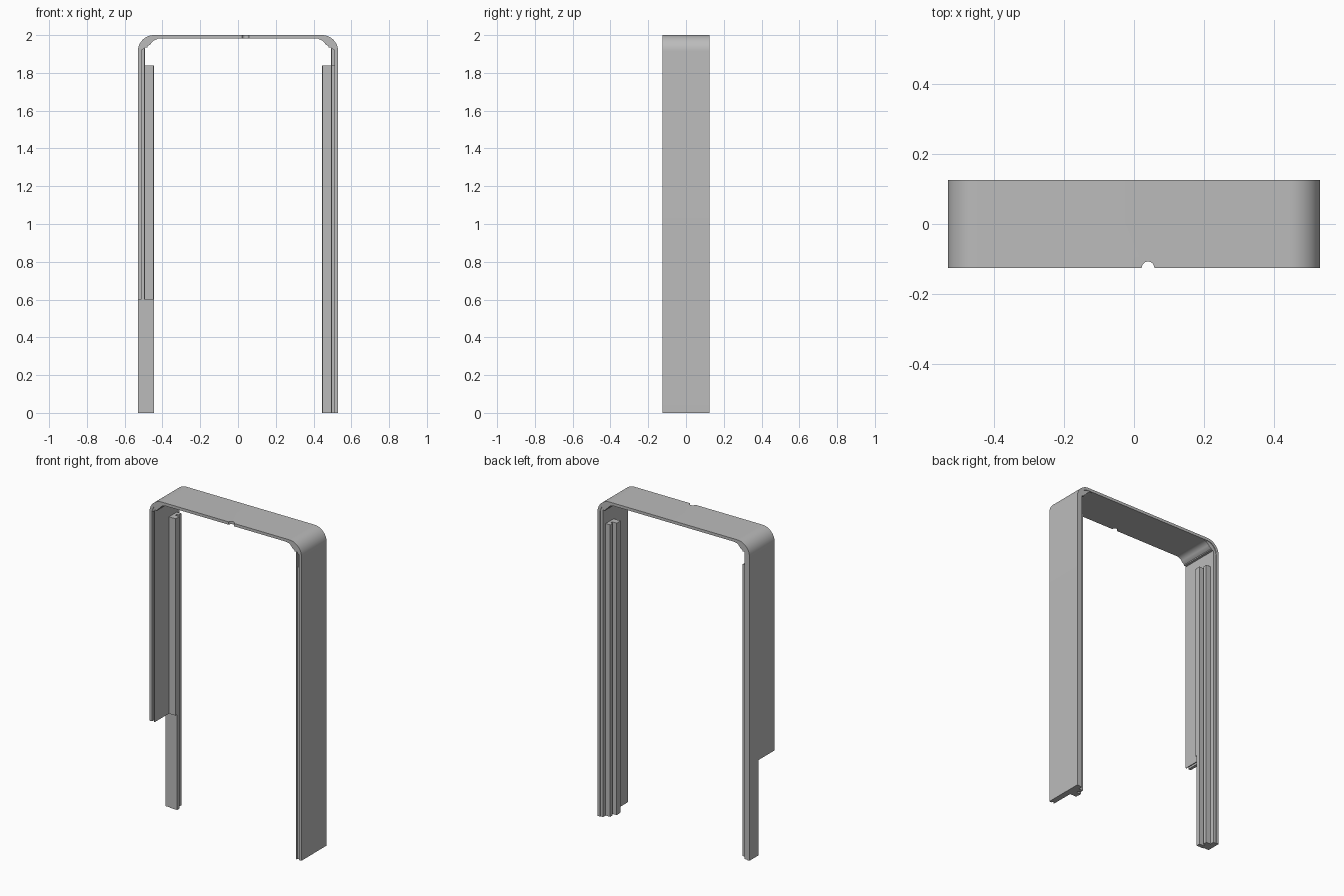
import bpy, bmesh, math

cube = bpy.data.objects.get("Cube")
if cube:
    bpy.data.objects.remove(cube, do_unlink=True)

grey = bpy.data.materials.new("plain grey")
grey.use_nodes = True
colour = (0.5, 0.5, 0.5, 1)
grey.diffuse_color = colour
grey.node_tree.nodes["Principled BSDF"].inputs["Base Color"].default_value = colour

W, D, H = 0.53, 0.125, 2.0     # half width, half depth, height
RAIL_TOP, CUT = 1.84, 0.6


def prism(name, points, vector, smooth=False):
    """Extrude a flat outline along a vector."""
    bm = bmesh.new()
    face = bm.faces.new([bm.verts.new(p) for p in points])
    out = bmesh.ops.extrude_face_region(bm, geom=[face])
    moved = [v for v in out["geom"] if isinstance(v, bmesh.types.BMVert)]
    bmesh.ops.translate(bm, verts=moved, vec=vector)
    bmesh.ops.recalc_face_normals(bm, faces=bm.faces)
    mesh = bpy.data.meshes.new(name)
    bm.to_mesh(mesh)
    bm.free()
    mesh.materials.append(grey)
    obj = bpy.data.objects.new(name, mesh)
    bpy.context.collection.objects.link(obj)
    if smooth:
        bpy.ops.object.select_all(action="DESELECT")
        obj.select_set(True)
        bpy.context.view_layer.objects.active = obj
        bpy.ops.object.shade_smooth_by_angle(angle=math.radians(30))
    return obj


def box(name, x0, x1, y0, y1, z0, z1):
    return prism(name, [(x0, y0, z0), (x1, y0, z0), (x1, y1, z0), (x0, y1, z0)],
                 (0, 0, z1 - z0))


def arc(cx, cz, r, start, end, steps=12):
    angles = [math.radians(start + (end - start) * i / steps) for i in range(steps + 1)]
    return [(cx + r * math.cos(a), cz + r * math.sin(a)) for a in angles]


def cut(obj, cutter):
    mod = obj.modifiers.new("cut", "BOOLEAN")
    mod.object, mod.operation, mod.solver = cutter, "DIFFERENCE", "EXACT"
    cutter.hide_render = True
    cutter.hide_viewport = True
    cutter.display_type = "WIRE"


# Outer arch with rounded top corners
R, T = 0.085, 0.018
right_half = [(W, 0)] + arc(W - R, H - R, R, 0, 90)
inner_half = arc(W - R, H - R, R - T, 90, 0) + [(W - T, 0)]
outline = ([(-x, z) for x, z in right_half] + right_half[::-1]
           + inner_half[::-1] + [(-x, z) for x, z in inner_half[::-1]][::-1])
# Order the outline as one loop: outside over the top, then inside back
outline = ([(-x, z) for x, z in right_half] + right_half[::-1]
           + inner_half[::-1] + [(-x, z) for x, z in inner_half])
arch = prism("outer_arch", [(x, -D, z) for x, z in outline], (0, 2 * D, 0), True)

# Small half-round notch on the front top edge
notch = prism("notch_cutter", [(0.04 + x, -D + y, H - 0.05) for x, y in
                               arc(0, 0, 0.018, 0, 345, 23)], (0, 0, 0.1))
cut(arch, notch)
# Lower front corner removed from one leg
step = box("step_cutter", -W - 0.1, -W + 0.1, -D - 0.1, 0.035, -0.1, CUT)
cut(arch, step)

for side, name in ((1, "left"), (-1, "right")):
    low = 0 if side > 0 else CUT

    def part(label, x0, x1, y0, y1, z0, z1):
        return box(name + "_" + label, side * x0, side * x1, y0, y1, z0, z1)

    # Inner lining, with an open slot between it and the arch
    part("lining_front", 0.493, 0.498, -D, 0.035, low, 1.935)
    part("lining_back", 0.493, W - T, 0.035, D - 0.004, 0, 1.935)
    if side > 0:
        part("slot_filler", 0.498, W - T, -D + 0.008, 0.035, 0, RAIL_TOP)

    # Stepped rail
    rail = [(0.495, 0.03), (0.445, 0.03), (0.445, 0.055), (0.475, 0.055),
            (0.475, 0.07), (0.462, 0.07), (0.462, 0.095), (0.495, 0.095)]
    prism(name + "_rail", [(side * x, y, 0) for x, y in rail], (0, 0, RAIL_TOP))
    part("rail_cover", 0.447, 0.493, 0.016, 0.03, low, RAIL_TOP)

    # Curved corner block under the arch
    corner = ([(0.515, 1.935), (0.478, 1.935), (0.478, 1.942)]
              + arc(0.42, 1.932, 0.047, 25, 90, 6)
              + [(x, z) for x, z in arc(W - R, H - R, R - T + 0.004, 90, 0, 8)])
    prism(name + "_corner_block", [(side * x, -D + 0.004, z) for x, z in corner],
          (0, 2 * D - 0.008, 0), True)
